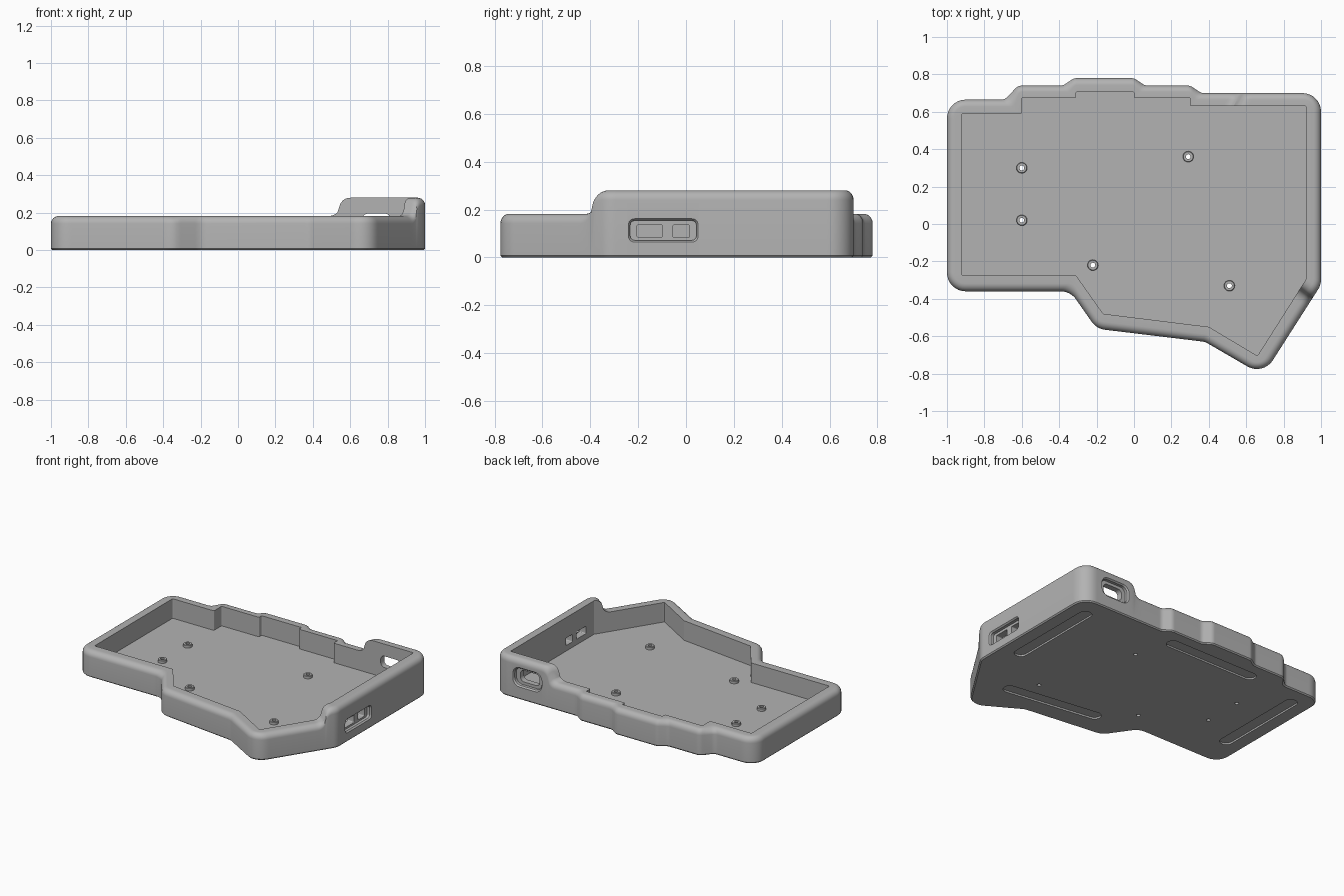
import bpy, bmesh, math
from mathutils import Vector, Matrix

cube = bpy.data.objects.get("Cube")
if cube:
    bpy.data.objects.remove(cube)

grey = bpy.data.materials.new("warm_grey_plastic")
grey.use_nodes = True
COLOUR = (0.45, 0.45, 0.45, 1)
grey.diffuse_color = COLOUR
grey.node_tree.nodes["Principled BSDF"].inputs["Base Color"].default_value = COLOUR

LOW, HIGH, FLOOR, BEVEL = 0.182, 0.28, 0.045, 0.04


def loft(name, rings, closed_tube=False):
    """Skin a stack of matching rings; cap the ends or join them into a tube."""
    bm = bmesh.new()
    rows = [[bm.verts.new(p) for p in ring] for ring in rings]
    n = len(rows[0])
    pairs = list(zip(rows, rows[1:]))
    if closed_tube:
        pairs.append((rows[-1], rows[0]))
    else:
        bm.faces.new(rows[0][::-1])
        bm.faces.new(rows[-1])
    for a, b in pairs:
        for i in range(n):
            j = (i + 1) % n
            bm.faces.new((a[i], a[j], b[j], b[i]))
    bmesh.ops.recalc_face_normals(bm, faces=bm.faces)
    mesh = bpy.data.meshes.new(name)
    bm.to_mesh(mesh)
    bm.free()
    obj = bpy.data.objects.new(name, mesh)
    bpy.context.collection.objects.link(obj)
    mesh.materials.append(grey)
    return obj


def rounded(corners, radii, segs=8):
    """Replace every polygon corner by a tangent arc."""
    out = []
    for i, c in enumerate(corners):
        p = Vector(c)
        a = (Vector(corners[i - 1]) - p).normalized()
        b = (Vector(corners[(i + 1) % len(corners)]) - p).normalized()
        half = a.angle(b) / 2
        r = radii[i]
        centre = p + (a + b).normalized() * r / math.sin(half)
        start = p + a * r / math.tan(half) - centre
        end = p + b * r / math.tan(half) - centre
        sweep = start.angle_signed(end)
        for k in range(segs + 1):
            out.append(centre + Matrix.Rotation(-sweep * k / segs, 2) @ start)
    return out


def circle(r, z, x=0, y=0, n=24):
    return [(x + r * math.cos(math.tau * i / n), y + r * math.sin(math.tau * i / n), z)
            for i in range(n)]


def box_outline(w, h, r):
    return rounded([(-w, -h), (w, -h), (w, h), (-w, h)], [r] * 4, 6)


# Outline corners: outer point, matching inner point, outer radius
plan = [
    ((-1, -.36), (-.92, -.275), .1),
    ((-.34, -.36), (-.31, -.275), .1),
    ((-.2, -.56), (-.165, -.48), .1),
    ((.38, -.63), (.4, -.55), .08),
    ((.69, -.81), (.66, -.705), .1),
    ((1, -.325), (.92, -.295), .1),
    ((1, .7), (.92, .63), .1),
    ((.36, .7), (.3, .63), .05),
    ((.3, .74), (.3, .675), .05),
    ((.06, .74), (0, .675), .05),
    ((0, .78), (0, .705), .05),
    ((-.32, .78), (-.31, .705), .05),
    ((-.38, .74), (-.31, .675), .05),
    ((-.62, .74), (-.6, .675), .05),
    ((-.69, .665), (-.6, .59), .05),
    ((-1, .665), (-.92, .59), .1),
]
outer_raw = rounded([p[0] for p in plan], [p[2] for p in plan])
inner_raw = rounded([p[1] for p in plan], [.006] * len(plan))

# Cut long runs finely so the rim can change height smoothly
outer, inner = [], []
for i in range(len(outer_raw)):
    j = (i + 1) % len(outer_raw)
    cuts = max(1, int((outer_raw[j] - outer_raw[i]).length / .012))
    for k in range(cuts):
        outer.append(outer_raw[i].lerp(outer_raw[j], k / cuts))
        inner.append(inner_raw[i].lerp(inner_raw[j], k / cuts))


def rim_height(p):
    """Low rim that sweeps up to the tall corner on the left side."""
    if p.y > 0:
        u = (p.x - .58) / .05
    else:
        u = (p.y + .395) / .045 if p.x > .75 else -1
    u = max(-1, min(1, u))
    s = math.copysign(math.sqrt(1 - (1 - abs(u)) ** 2), u)
    return LOW + (HIGH - LOW) * (.5 + .5 * s)


heights = [rim_height(p) for p in outer]


def ring(t, height):
    return [(*o.lerp(i, t), height(h)) for o, i, h in zip(outer, inner, heights)]


# Case shell: base edge, outer wall, rounded rim, inner wall, floor
rings = [ring(.1, lambda h: 0), ring(0, lambda h: .008)]
for k in range(7):
    a = math.pi / 2 * k / 6
    rings.append(ring(.5 * (1 - math.cos(a)), lambda h: h - BEVEL + BEVEL * math.sin(a)))
rings += [ring(1, lambda h: h), ring(1, lambda h: FLOOR)]
case = loft("case_shell", rings)

cutters = []


def side_cut(name, axis, across, z, w, h, r, near, far, flare=0):
    """Rounded opening through a wall, flared at its outer end."""
    stack = []
    for depth, grow in ((near, 0), (far - .05, 0), (far - .04, flare), (far, flare)):
        section = box_outline(w + grow, h + grow, r + grow)
        stack.append([(depth, across + p.x, z + p.y) if axis == "x"
                      else (across + p.x, depth, z + p.y) for p in section])
    cutters.append(loft(name, stack))


# Side port recess with two windows
side_cut("side_recess_cutter", "x", -.095, .1125, .138, .041, .018, .97, 1.04, .008)
side_cut("side_window_cutter_a", "x", -.152, .11, .053, .026, .006, .85, 1.1)
side_cut("side_window_cutter_b", "x", -.02, .11, .035, .026, .006, .85, 1.1)
# Back port recess with its opening
side_cut("back_recess_cutter", "y", .74, .155, .105, .06, .045, .67, .74, .008)
side_cut("back_window_cutter", "y", .74, .155, .075, .04, .03, .55, .8)

# Shallow foot grooves underneath
for x, y, angle in ((.86, .225, 90), (-.125, .615, 0), (.305, -.445, -8), (-.86, .205, 90)):
    turn = Matrix.Rotation(math.radians(angle), 2)
    pts = [turn @ p + Vector((x, y)) for p in box_outline(.36, .043, .042)]
    cutters.append(loft("foot_groove_cutter", [[(*p, z) for p in pts] for z in (-.02, .012)]))

# Screw holes and their standoffs
standoffs = []
for x, y in ((-.6, .3), (-.6, .02), (-.22, -.22), (.29, .36), (.51, -.33)):
    cutters.append(loft("screw_hole_cutter", [circle(.013, z, x, y) for z in (-.02, .1)]))
    tube = [(.013, FLOOR - .005), (.029, FLOOR - .005), (.029, .062), (.026, .065), (.013, .065)]
    standoffs.append(loft("screw_standoff", [circle(r, z, x, y) for r, z in tube], True))

for c in cutters:
    c.hide_render = True
    mod = case.modifiers.new(c.name, "BOOLEAN")
    mod.operation, mod.solver, mod.object = "DIFFERENCE", "EXACT", c
bpy.context.view_layer.objects.active = case
for mod in list(case.modifiers):
    bpy.ops.object.modifier_apply(modifier=mod.name)
for c in cutters:
    bpy.data.objects.remove(c)

bpy.ops.object.select_all(action="DESELECT")
for obj in [case] + standoffs:
    obj.select_set(True)
bpy.ops.object.shade_smooth_by_angle(angle=math.radians(30))
